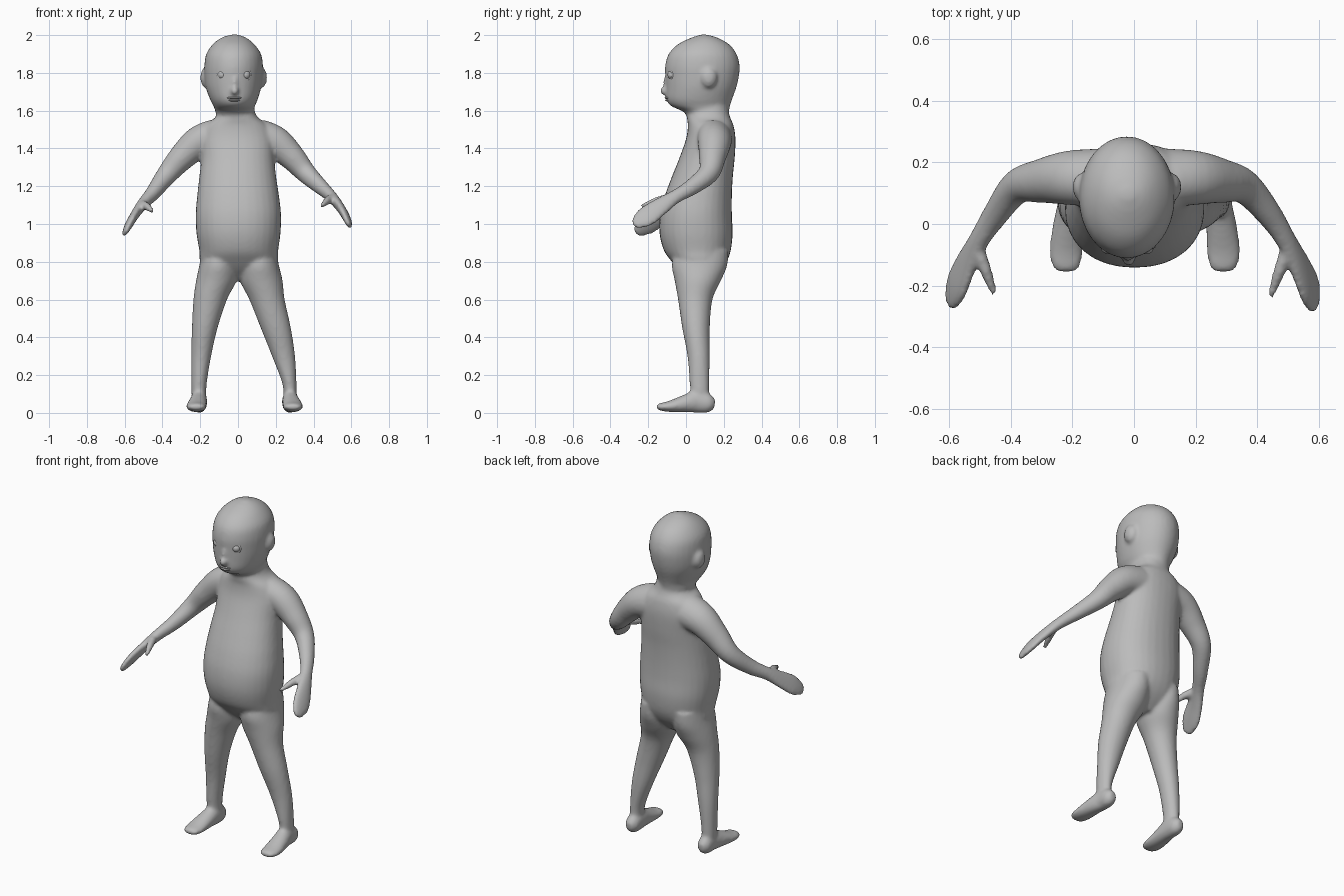
import bpy, bmesh, math
from mathutils import Vector, Matrix

grey = bpy.data.materials.new("skin grey")
grey.diffuse_color = (0.5, 0.5, 0.5, 1)
SIDES = 32


def resample(rows, steps=5):
    """Catmull-Rom interpolation through rows of numbers."""
    out = []
    for i in range(len(rows) - 1):
        p = [rows[max(i - 1, 0)], rows[i], rows[i + 1], rows[min(i + 2, len(rows) - 1)]]
        for s in range(steps):
            t = s / steps
            out.append([0.5 * (2 * b + (c - a) * t + (2 * a - 5 * b + 4 * c - d) * t * t
                               + (3 * b - a - 3 * c + d) * t ** 3) for a, b, c, d in zip(*p)])
    return out + [list(rows[-1])]


def skin_rings(bm, rings):
    """Bridge rings of points into a closed tube."""
    loops = [[bm.verts.new(p) for p in ring] for ring in rings]
    for a, b in zip(loops, loops[1:]):
        for i in range(SIDES):
            j = (i + 1) % SIDES
            bm.faces.new((a[i], a[j], b[j], b[i]))
    bm.faces.new(loops[0][::-1])
    bm.faces.new(loops[-1])


def section(power):
    """Unit superellipse outline."""
    pts = []
    for i in range(SIDES):
        a = 2 * math.pi * i / SIDES
        c, s = math.cos(a), math.sin(a)
        pts.append((math.copysign(abs(c) ** (2 / power), c), math.copysign(abs(s) ** (2 / power), s)))
    return pts


def upright(bm, rows, power=2.0):
    """Loft of level sections: z, x min, x max, y min, y max."""
    rings = []
    for z, x0, x1, y0, y1 in resample(rows):
        rings.append([Vector(((x0 + x1) / 2 + u * (x1 - x0) / 2, (y0 + y1) / 2 + v * (y1 - y0) / 2, z))
                      for u, v in section(power)])
    skin_rings(bm, rings)


def tube(bm, rows, wide):
    """Sweep along a path: x, y, z, half width along 'wide', half thickness."""
    rows = resample(rows)
    rings = []
    for i, (x, y, z, a, b) in enumerate(rows):
        t = (Vector(rows[min(i + 1, len(rows) - 1)][:3]) - Vector(rows[max(i - 1, 0)][:3])).normalized()
        w = Vector(wide)
        w = (w - t * w.dot(t)).normalized()
        n = t.cross(w)
        rings.append([Vector((x, y, z)) + w * (u * a) + n * (v * b) for u, v in section(2)])
    skin_rings(bm, rings)


def ball(bm, loc, size):
    m = Matrix.Translation(loc) @ Matrix.Diagonal((*size, 1))
    bmesh.ops.create_uvsphere(bm, u_segments=24, v_segments=14, radius=1, matrix=m)


def finish(bm, name):
    bmesh.ops.recalc_face_normals(bm, faces=bm.faces)
    for f in bm.faces:
        f.smooth = True
    me = bpy.data.meshes.new(name)
    bm.to_mesh(me)
    bm.free()
    me.materials.append(grey)
    ob = bpy.data.objects.new(name, me)
    bpy.context.collection.objects.link(ob)
    return ob


body = bmesh.new()

# torso with round belly, up to the neck
upright(body, [(.70, -.06, .06, .03, .13), (.75, -.15, .16, -.03, .18), (.80, -.20, .21, -.075, .215),
               (.86, -.205, .213, -.117, .237), (.95, -.22, .225, -.14, .247),
               (1.05, -.224, .228, -.137, .243), (1.15, -.216, .217, -.112, .243),
               (1.25, -.205, .202, -.075, .248), (1.35, -.195, .192, -.035, .258),
               (1.45, -.20, .19, 0, .262), (1.52, -.175, .16, .01, .252),
               (1.57, -.115, .10, .005, .232), (1.63, -.10, .08, .02, .22)], 2.2)

# head
upright(body, [(1.56, -.11, .09, .01, .225), (1.595, -.12, .085, -.015, .228), (1.625, -.13, .09, -.08, .233),
               (1.66, -.148, .105, -.104, .244), (1.72, -.17, .122, -.108, .266),
               (1.78, -.178, .13, -.11, .28), (1.84, -.178, .132, -.11, .284), (1.90, -.168, .122, -.092, .268),
               (1.95, -.135, .088, -.045, .23), (1.985, -.09, .045, .025, .17), (2.003, -.035, 0, .08, .11)])

# ears and nose
for x in (-.168, .122):
    ball(body, (x, .12, 1.775), (.032, .045, .055))
ball(body, (-.017, -.105, 1.705), (.022, .034, .024))
ball(body, (-.017, -.10, 1.745), (.014, .022, .045))

# legs
for rows in ([(.86, -.19, -.01, -.06, .225), (.78, -.205, -.005, -.075, .218), (.70, -.222, -.008, -.06, .185),
              (.60, -.236, -.058, -.042, .14), (.45, -.244, -.108, -.02, .126), (.30, -.248, -.142, .008, .126),
              (.15, -.247, -.166, .02, .122), (.05, -.245, -.168, .03, .12)],
             [(.86, .01, .20, -.06, .225), (.78, .005, .217, -.075, .218), (.70, .01, .236, -.06, .185),
              (.60, .06, .247, -.042, .14), (.45, .12, .28, -.02, .126), (.30, .18, .302, .008, .126),
              (.15, .236, .31, .02, .122), (.05, .24, .31, .03, .12)]):
    upright(body, rows)

# feet
for heel, toe in ((-.206, -.22), (.276, .29)):
    mid = (heel + toe) / 2
    tube(body, [(heel, .152, .045, .02, .025), (heel, .12, .05, .04, .05), (heel, .06, .06, .043, .06),
                (mid, 0, .05, .049, .048), (toe, -.08, .035, .054, .031), (toe, -.135, .032, .047, .02),
                (toe, -.156, .034, .025, .01)], (1, 0, 0))

# arms with flat mitten hands
tube(body, [(-.12, .15, 1.46, .10, .09), (-.21, .15, 1.43, .09, .085), (-.30, .14, 1.35, .072, .07),
            (-.38, .12, 1.257, .056, .054), (-.45, .03, 1.165, .044, .04), (-.505, -.055, 1.105, .038, .03),
            (-.545, -.13, 1.05, .052, .024), (-.575, -.20, 1.0, .06, .021), (-.592, -.25, .965, .04, .015),
            (-.595, -.268, .952, .018, .009)], (.4, -.55, .7))
tube(body, [(.11, .15, 1.46, .10, .09), (.20, .15, 1.43, .09, .085), (.285, .14, 1.355, .072, .07),
            (.36, .12, 1.27, .056, .054), (.44, .03, 1.195, .044, .04), (.495, -.055, 1.145, .038, .03),
            (.54, -.14, 1.09, .052, .024), (.57, -.21, 1.04, .06, .021), (.582, -.26, 1.008, .04, .015),
            (.585, -.28, .995, .018, .009)], (-.4, -.55, .7))

# thumbs
tube(body, [(-.51, -.07, 1.105, .025, .022), (-.485, -.14, 1.095, .022, .02), (-.467, -.19, 1.08, .017, .016),
            (-.453, -.228, 1.068, .011, .01)], (0, 0, 1))
tube(body, [(.50, -.07, 1.14, .025, .022), (.475, -.145, 1.125, .022, .02), (.457, -.195, 1.108, .017, .016),
            (.443, -.237, 1.095, .011, .01)], (0, 0, 1))

# merge the overlapping volumes into one soft skin
skin = finish(body, "body")
remesh = skin.modifiers.new("merge", 'REMESH')
remesh.mode = 'VOXEL'
remesh.voxel_size = 0.01
remesh.use_smooth_shade = True
soften = skin.modifiers.new("soften", 'SMOOTH')
soften.factor = 0.5
soften.iterations = 6

# eyes and eyelids
for side, x in (("left", .04), ("right", -.083)):
    bm = bmesh.new()
    ball(bm, (x, -.073, 1.79), (.025, .025, .025))
    finish(bm, side + "_eye")
    turn = 0.35 if x > 0 else -0.35
    bpy.ops.mesh.primitive_torus_add(major_radius=.027, minor_radius=.006, major_segments=24, minor_segments=8,
                                     location=(x, -.081, 1.79), rotation=(math.pi / 2, 0, turn))
    lid = bpy.context.object
    lid.name = side + "_eyelid"
    lid.data.materials.append(grey)
    bpy.ops.object.shade_smooth()

# lips
bm = bmesh.new()
ball(bm, (-.02, -.095, 1.668), (.038, .018, .007))
ball(bm, (-.02, -.092, 1.655), (.032, .018, .007))
finish(bm, "lips")
